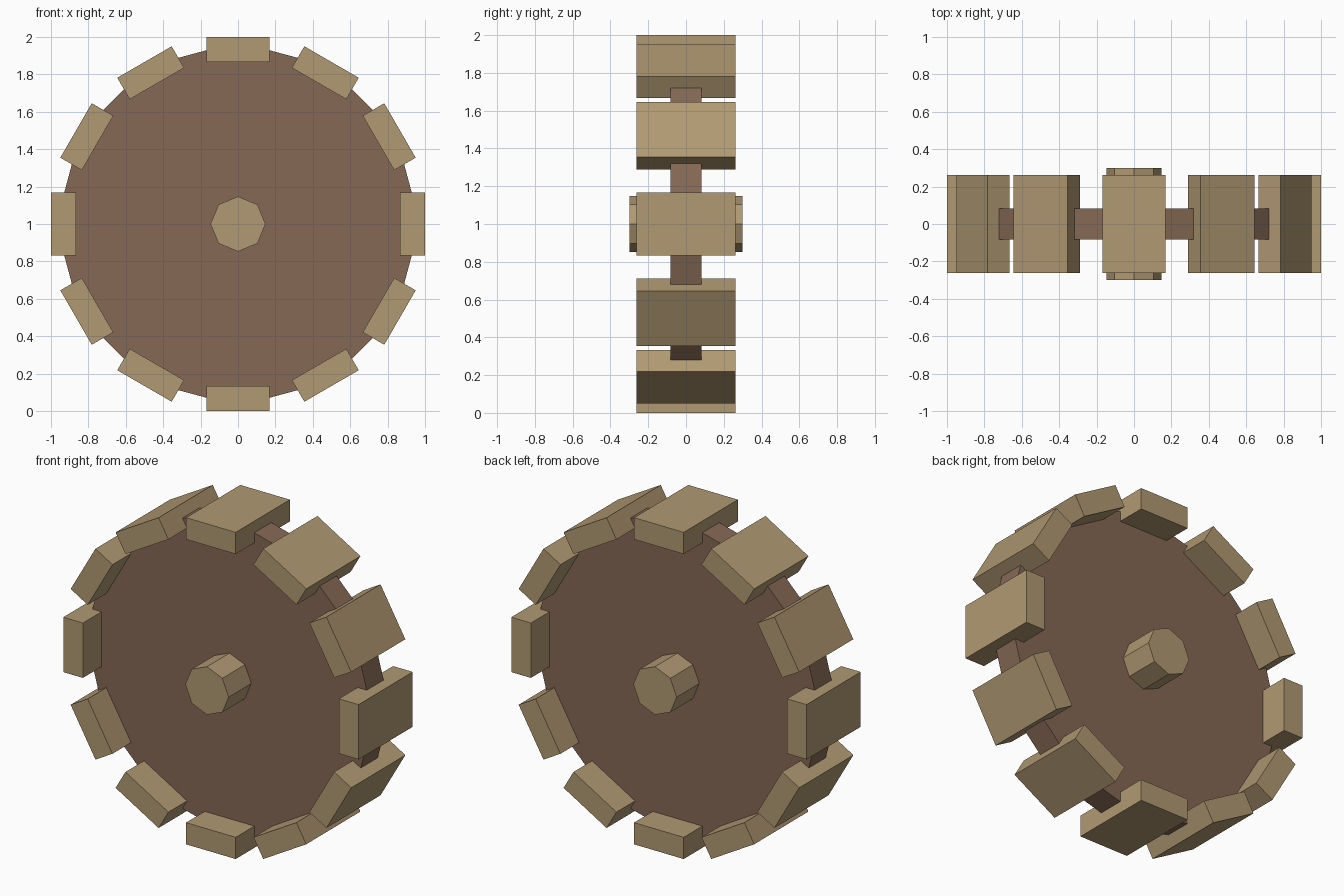
import bpy, math
from mathutils import Matrix

if "Cube" in bpy.data.objects:
    bpy.data.objects.remove(bpy.data.objects["Cube"])


def material(name, rgb):
    m = bpy.data.materials.new(name)
    m.diffuse_color = (*rgb, 1)
    m.use_nodes = True
    m.node_tree.nodes["Principled BSDF"].inputs["Base Color"].default_value = m.diffuse_color
    return m


dark_wood = material("dark wood", (0.235, 0.140, 0.090))
light_wood = material("light wood", (0.44, 0.32, 0.17))

CENTRE = Matrix.Translation((0, 0, 1))


def cylinder(name, sides, radius, length, mat):
    # axis along y, one corner pointing straight up
    bpy.ops.mesh.primitive_cylinder_add(vertices=sides, radius=radius, depth=length)
    ob = bpy.context.object
    ob.name = name
    ob.matrix_world = CENTRE @ Matrix.Rotation(math.pi / 2, 4, 'X')
    ob.data.materials.append(mat)
    return ob


# wheel disc and the axle through it
cylinder("wheel_disc", 12, 0.974, 0.164, dark_wood)
cylinder("axle", 8, 0.147, 0.60, light_wood)

# twelve paddles around the rim
for i in range(12):
    bpy.ops.mesh.primitive_cube_add(size=1)
    ob = bpy.context.object
    ob.name = f"paddle_{i + 1}"
    ob.matrix_world = (CENTRE @ Matrix.Rotation(i * math.pi / 6, 4, 'Y')
                       @ Matrix.Translation((0, 0, 0.9335))
                       @ Matrix.Diagonal((0.336, 0.524, 0.133, 1)))
    ob.data.materials.append(light_wood)
